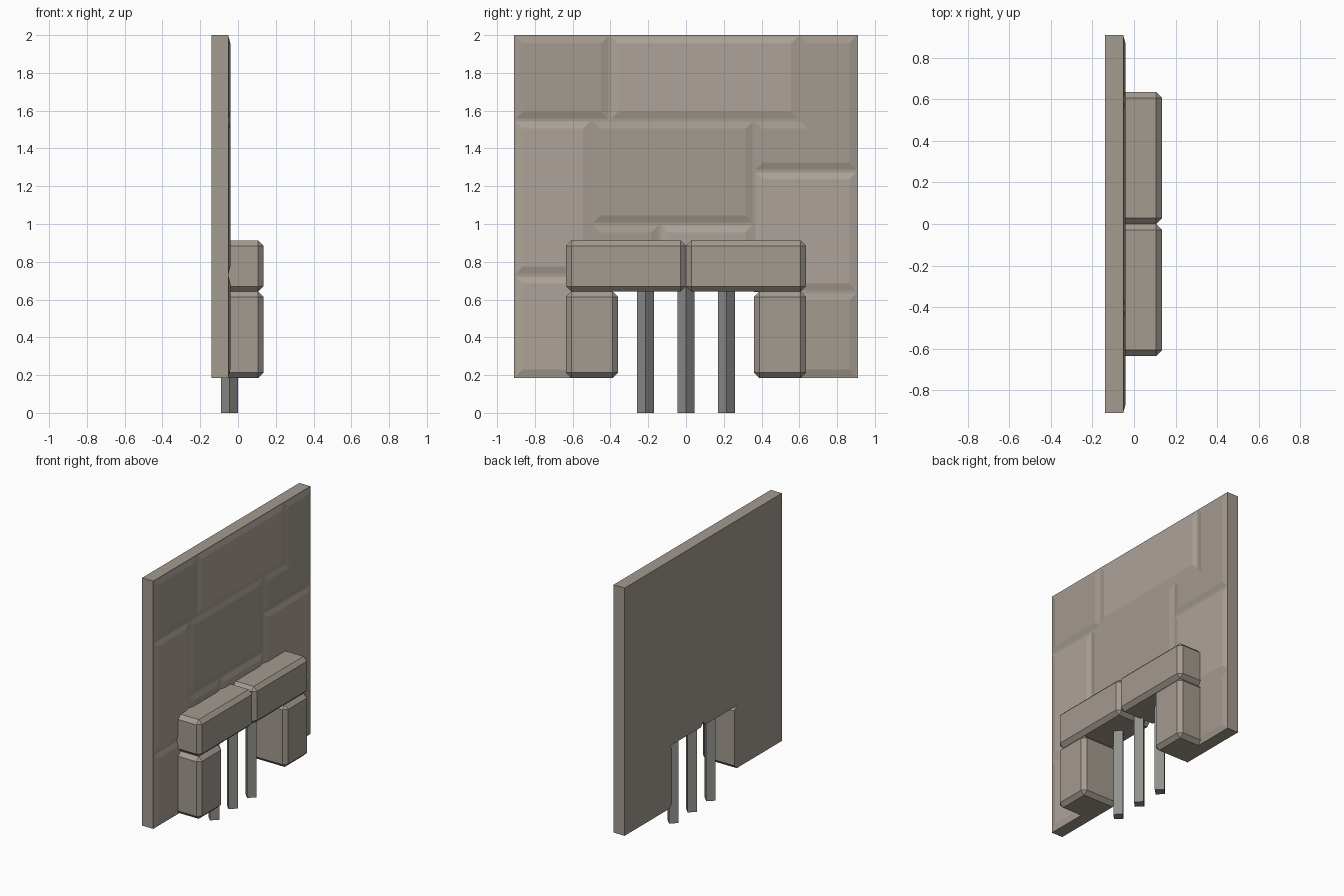
import bpy, bmesh, math
from mathutils import Matrix

if "Cube" in bpy.data.objects:
    bpy.data.objects.remove(bpy.data.objects["Cube"])


def material(name, rgb):
    m = bpy.data.materials.new(name)
    m.diffuse_color = (*rgb, 1)
    m.use_nodes = True
    m.node_tree.nodes["Principled BSDF"].inputs["Base Color"].default_value = m.diffuse_color
    return m


STONE = material("stone", (0.37, 0.325, 0.28))
PALE = material("pale_stone", (0.42, 0.365, 0.32))
IRON = material("iron", (0.28, 0.28, 0.265))


def finish(name, bm, mat):
    bmesh.ops.recalc_face_normals(bm, faces=bm.faces)
    me = bpy.data.meshes.new(name)
    bm.to_mesh(me)
    bm.free()
    me.materials.append(mat)
    ob = bpy.data.objects.new(name, me)
    bpy.context.collection.objects.link(ob)
    return ob


def extruded(name, profile, x0, x1, mat):
    bm = bmesh.new()
    f = bm.faces.new([bm.verts.new((x0, y, z)) for y, z in profile])
    r = bmesh.ops.extrude_face_region(bm, geom=[f])
    for v in r["geom"]:
        if isinstance(v, bmesh.types.BMVert):
            v.co.x = x1
    return finish(name, bm, mat)


def frame_block(name, y0, y1, z0, z1, x0=-0.1397, x1=0.135, c=0.028):
    # every edge is chamfered except those around the flush back face
    bm = bmesh.new()
    bmesh.ops.create_cube(bm, size=1)
    for v in bm.verts:
        v.co = (x1 if v.co.x > 0 else x0,
                y1 if v.co.y > 0 else y0,
                z1 if v.co.z > 0 else z0)
    edges = [e for e in bm.edges if max(v.co.x for v in e.verts) > 0]
    bmesh.ops.bevel(bm, geom=edges, offset=c, segments=1, affect='EDGES')
    return finish(name, bm, STONE)


def facing_stone(name, y0, y1, z0, z1, mat, c=0.045):
    # shallow panel with sloped borders
    bm = bmesh.new()
    back = [bm.verts.new((-0.052, y, z)) for y, z in
            ((y0, z0), (y1, z0), (y1, z1), (y0, z1))]
    front = [bm.verts.new((-0.04, y, z)) for y, z in
             ((y0 + c, z0 + c), (y1 - c, z0 + c), (y1 - c, z1 - c), (y0 + c, z1 - c))]
    bm.faces.new(front)
    bm.faces.new(back[::-1])
    for i in range(4):
        j = (i + 1) % 4
        bm.faces.new((back[i], back[j], front[j], front[i]))
    return finish(name, bm, mat)


# Wall slab with the drain opening
W, B, T = 0.91, 0.185, 2.0
extruded("wall_slab", [(-W, B), (-0.388, B), (-0.388, 0.67), (0.388, 0.67),
                       (0.388, B), (W, B), (W, T), (-W, T)], -0.14, -0.05, STONE)

# Facing stones on the wall front
stones = [
    (-W, -0.405, 1.55, T, STONE),
    (-0.405, 0.60, 1.55, T, PALE),
    (0.36, W, 1.28, 1.55, STONE),
    (0.60, W, 1.28, T, STONE),
    (-0.50, 0.36, 1.0, 1.55, STONE),
    (-W, -0.50, 0.73, 1.55, PALE),
    (0.36, W, 0.64, 1.28, PALE),
    (-0.50, -0.14, 0.67, 1.0, STONE),
    (-0.14, 0.36, 0.67, 1.0, PALE),
    (-W, -0.388, B, 0.73, PALE),
    (0.388, W, B, 0.64, STONE),
]
for i, s in enumerate(stones):
    facing_stone(f"facing_stone_{i + 1}", *s)

# Opening surround: a post and a lintel half on each side
frame_block("left_post", -0.635, -0.36, B, 0.642)
frame_block("right_post", 0.36, 0.635, B, 0.642)
frame_block("left_lintel", -0.635, 0.0, 0.642, 0.912)
frame_block("right_lintel", 0.0, 0.635, 0.642, 0.912)

# Square bars turned corner-on
R = 0.045
for i, y in enumerate((-0.215, 0, 0.215)):
    bm = bmesh.new()
    bmesh.ops.create_cone(bm, cap_ends=True, segments=4, radius1=R, radius2=R,
                          depth=0.69)
    # put the corners on the x and y axes
    a = math.atan2(bm.verts[:][0].co.y, bm.verts[:][0].co.x)
    bmesh.ops.transform(bm, matrix=Matrix.Translation((-0.045, y, 0.345))
                        @ Matrix.Rotation(-a, 4, 'Z'), verts=bm.verts)
    finish(f"bar_{i + 1}", bm, IRON)
